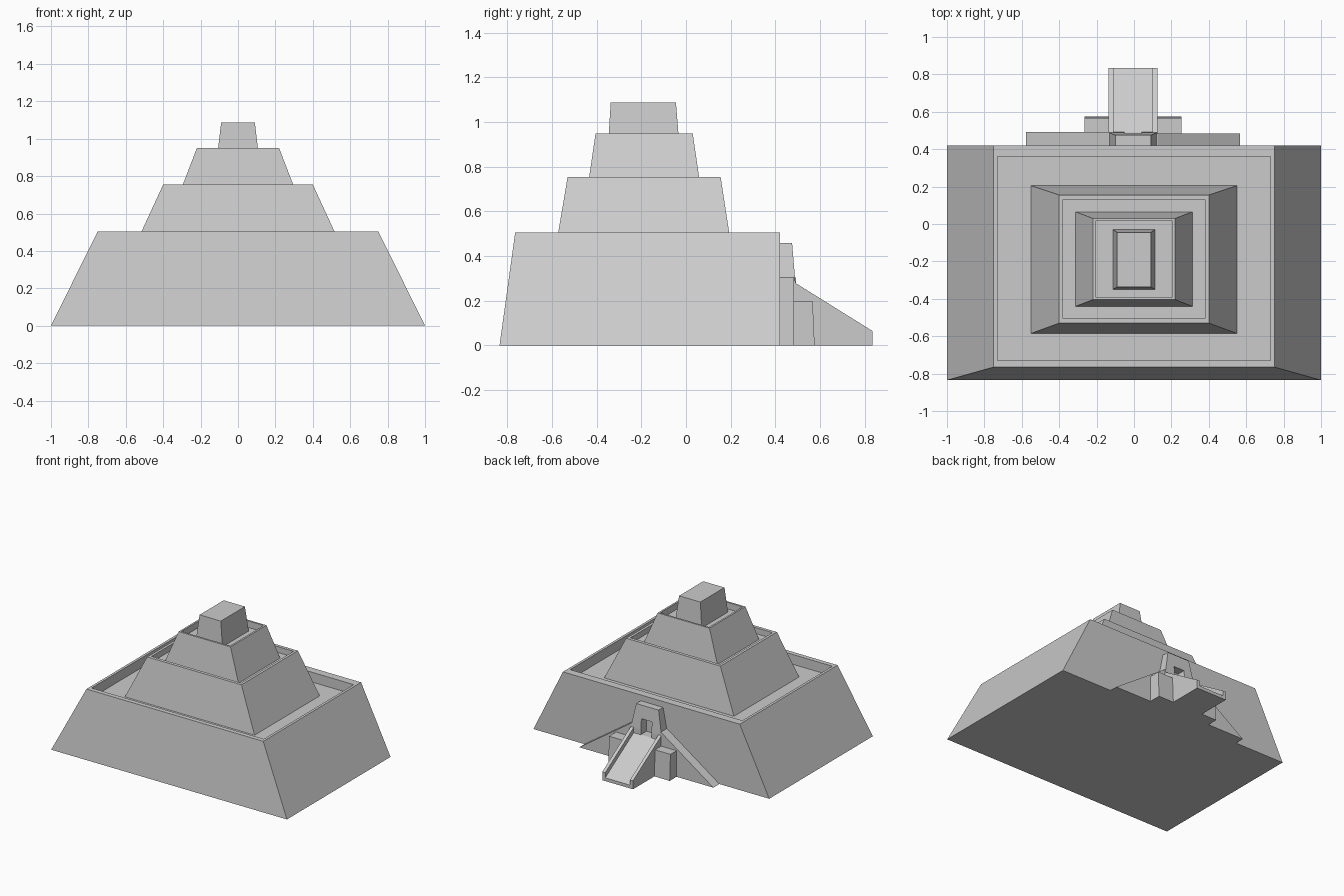
import bpy, bmesh

if "Cube" in bpy.data.objects:
    bpy.data.objects.remove(bpy.data.objects["Cube"])

CX = -0.005  # the rear entrance sits slightly off centre


def finish(name, bm):
    bmesh.ops.recalc_face_normals(bm, faces=bm.faces[:])
    mesh = bpy.data.meshes.new(name)
    bm.to_mesh(mesh)
    bm.free()
    obj = bpy.data.objects.new(name, mesh)
    bpy.context.collection.objects.link(obj)
    return obj


def stack(name, rings):
    """Skin rectangles (x0, x1, y0, y1, z) in order and cap both ends."""
    bm = bmesh.new()
    loops = [[bm.verts.new((x, y, z)) for x, y in
              ((x0, y0), (x1, y0), (x1, y1), (x0, y1))]
             for x0, x1, y0, y1, z in rings]
    bm.faces.new(loops[0])
    bm.faces.new(loops[-1])
    for a, b in zip(loops, loops[1:]):
        for i in range(4):
            j = (i + 1) % 4
            bm.faces.new((a[i], a[j], b[j], b[i]))
    return finish(name, bm)


def extrude(name, points, offset):
    """Extrude a planar outline of 3D points along an offset."""
    bm = bmesh.new()
    face = bm.faces.new([bm.verts.new(p) for p in points])
    ext = bmesh.ops.extrude_face_region(bm, geom=[face], use_keep_orig=True)
    verts = [g for g in ext["geom"] if isinstance(g, bmesh.types.BMVert)]
    bmesh.ops.translate(bm, vec=offset, verts=verts)
    return finish(name, bm)


# Terraces: half width, y range and z of foot, top and sunken floor
tiers = [
    ("lower_terrace", (1.0, -0.835, 0.42, 0.0), (0.75, -0.765, 0.42, 0.505),
     (0.73, -0.73, 0.36, 0.43)),
    ("middle_terrace", (0.55, -0.585, 0.205, 0.43), (0.40, -0.53, 0.155, 0.755),
     (0.38, -0.505, 0.13, 0.71)),
    ("upper_terrace", (0.312, -0.44, 0.065, 0.71), (0.22, -0.405, 0.03, 0.95),
     (0.206, -0.39, 0.016, 0.90)),
    ("summit_block", (0.112, -0.349, -0.03, 0.90), (0.09, -0.337, -0.045, 1.087),
     None),
]
for name, foot, top, floor in tiers:
    rings = [foot, top]
    if floor:
        rings += [floor[:3] + (top[3],), floor]
    stack(name, [(-w, w, y0, y1, z) for w, y0, y1, z in rings])

# Entrance ramp with raised side walls
extrude("ramp_floor", [(CX - 0.11, y, z) for y, z in
        ((0.42, 0), (0.835, 0), (0.835, 0.025), (0.49, 0.24), (0.42, 0.24))],
        (0.22, 0, 0))
for side, x in (("left", CX - 0.13), ("right", CX + 0.105)):
    extrude(side + "_ramp_wall", [(x, y, z) for y, z in
            ((0.42, 0), (0.835, 0), (0.835, 0.065), (0.49, 0.28), (0.42, 0.28))],
            (0.025, 0, 0))

# Gatehouse with a doorway at the head of the ramp
gate = stack("gatehouse", [(CX - 0.13, CX + 0.13, 0.42, 0.491, 0.23),
                           (CX - 0.13, CX + 0.13, 0.42, 0.49, 0.28),
                           (CX - 0.095, CX + 0.095, 0.42, 0.475, 0.46)])
cutter = stack("door_cutter", [(CX - 0.045, CX + 0.045, 0.40, 0.55, z)
                               for z in (0.2, 0.36)])
cutter.hide_render = True
cutter.hide_set(True)
cut = gate.modifiers.new("doorway", "BOOLEAN")
cut.operation = "DIFFERENCE"
cut.object = cutter
cut.solver = "EXACT"

# Sloping wings against the back wall and square piers beside the ramp
for side, s, depth in (("left", -1, 0.493), ("right", 1, 0.483)):
    extrude(side + "_wing", [(CX + s * 0.12, 0.42, 0), (CX + s * 0.572, 0.42, 0),
                             (CX + s * 0.13, 0.42, 0.305),
                             (CX + s * 0.12, 0.42, 0.305)],
            (0, depth - 0.42, 0))
    x0, x1 = sorted((CX + s * 0.12, CX + s * 0.26))
    stack(side + "_pier", [(x0, x1, 0.42, 0.576, 0), (x0, x1, 0.42, 0.567, 0.2)])
